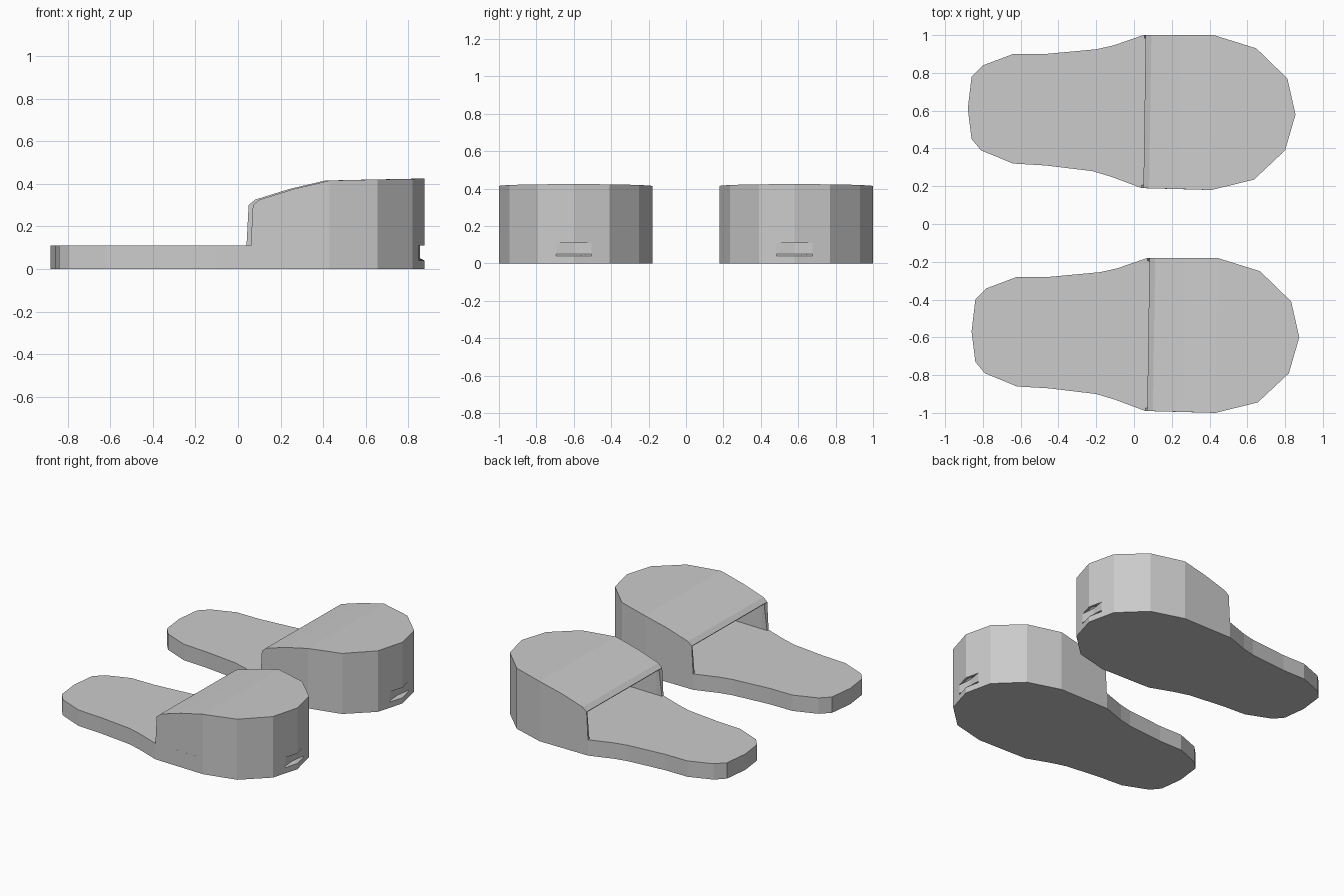
import bpy
import bmesh

cube = bpy.data.objects.get("Cube")
if cube:
    bpy.data.objects.remove(cube, do_unlink=True)

SOLE_TOP = 0.11
TOE = (0.855, 0.58)
SECOND_SHIFT = (0.02, -1.18)

grey = bpy.data.materials.new("plain grey")
grey.use_nodes = True
grey.diffuse_color = (0.6, 0.6, 0.6, 1)
grey.node_tree.nodes["Principled BSDF"].inputs["Base Color"].default_value = (0.6, 0.6, 0.6, 1)

# Heel outline, running from the inner side round the heel to the outer side
HEEL = [(0.05, 1.0), (-0.11, 0.945), (-0.2, 0.925), (-0.47, 0.9), (-0.64, 0.9),
        (-0.8, 0.84), (-0.86, 0.78), (-0.88, 0.61), (-0.86, 0.45), (-0.81, 0.39),
        (-0.64, 0.32), (-0.47, 0.31), (-0.22, 0.28), (-0.12, 0.25), (0.04, 0.19)]

# Upper cross-sections: x, right y, left y, height
STATIONS = [(0.05, 0.19, 1.0, 0.3), (0.08, 0.189, 1.0, 0.325),
            (0.24, 0.185, 1.0, 0.375), (0.41, 0.18, 1.0, 0.415),
            (0.635, 0.235, 0.93, 0.42), (0.8, 0.39, 0.77, 0.423)]


def make_object(name, bm):
    mesh = bpy.data.meshes.new(name)
    bm.to_mesh(mesh)
    bm.free()
    mesh.materials.append(grey)
    obj = bpy.data.objects.new(name, mesh)
    bpy.context.collection.objects.link(obj)
    return obj


def midpoint(a, b):
    return ((a[0] + b[0]) / 2, (a[1] + b[1]) / 2)


def make_sole(name):
    right = [(x, yr) for x, yr, yl, z in STATIONS[3:]]
    left = [(x + 0.012, yl) for x, yr, yl, z in reversed(STATIONS[3:])]
    outline = HEEL + right + [midpoint(right[-1], TOE), TOE, midpoint(TOE, left[0])] + left
    toe_index = outline.index(TOE)
    bm = bmesh.new()
    rings = []
    # The upper rings step in at the toe to leave a small notch
    for z, inset in ((0, 0), (0.04, 0), (0.05, 0.035), (SOLE_TOP, 0.035)):
        rings.append([bm.verts.new((x - (inset if i == toe_index else 0), y, z))
                      for i, (x, y) in enumerate(outline)])
    count = len(outline)
    for low, high in zip(rings, rings[1:]):
        for i in range(count):
            j = (i + 1) % count
            bm.faces.new((low[i], low[j], high[j], high[i]))
    bm.faces.new(rings[0][::-1])
    bm.faces.new(rings[-1])
    bmesh.ops.recalc_face_normals(bm, faces=bm.faces)
    return make_object(name, bm)


def make_upper(name):
    bm = bmesh.new()
    rows = []
    for i, (x, yr, yl, z) in enumerate(STATIONS):
        foot = -0.01 if i == 0 else 0
        rows.append([bm.verts.new(p) for p in (
            (x + foot, yr, SOLE_TOP), (x, yr, z),
            (x + 0.012, yl, z), (x + 0.012 + foot, yl, SOLE_TOP))])
    # Walls and top between neighbouring sections
    for a, b in zip(rows, rows[1:]):
        for k in range(3):
            bm.faces.new((a[k], b[k], b[k + 1], a[k + 1]))
    # Toe end
    toe_low = bm.verts.new((*TOE, SOLE_TOP))
    toe_high = bm.verts.new((*TOE, 0.425))
    a = rows[-1]
    bm.faces.new((a[0], toe_low, toe_high, a[1]))
    bm.faces.new((a[1], toe_high, a[2]))
    bm.faces.new((a[2], toe_high, toe_low, a[3]))
    bm.normal_update()
    if sum(f.normal.z for f in bm.faces) < 0:
        bmesh.ops.reverse_faces(bm, faces=bm.faces)
    obj = make_object(name, bm)
    shell = obj.modifiers.new("thickness", "SOLIDIFY")
    shell.thickness = 0.016
    shell.offset = -1
    shell.use_even_offset = True
    return obj


# The pair: two equal slippers side by side
for side, shift in (("left", (0, 0)), ("right", SECOND_SHIFT)):
    name = "back" if side == "left" else "front"
    for part in (make_sole(name + "_slipper_sole"), make_upper(name + "_slipper_upper")):
        part.location = (*shift, 0)
